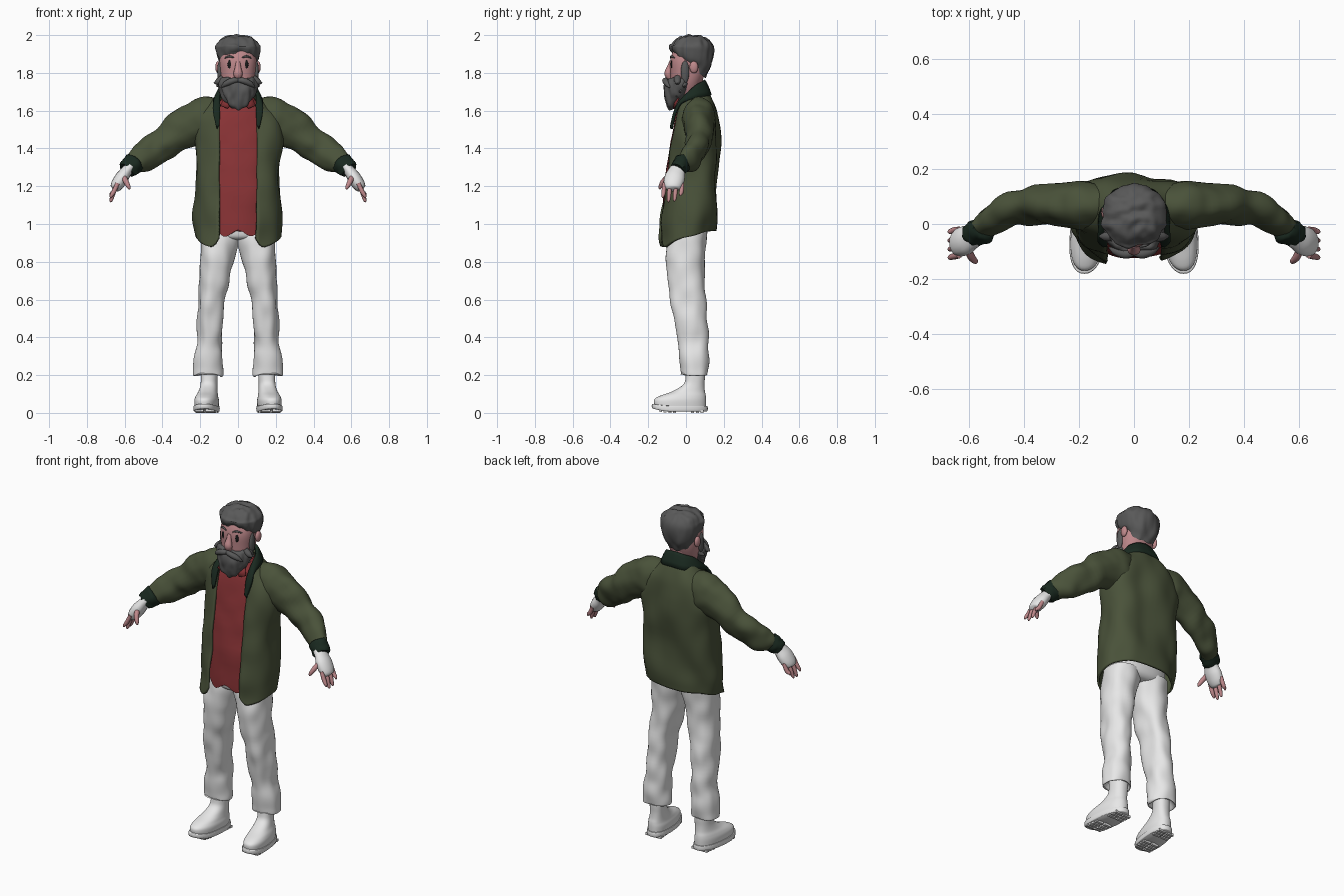
import bpy, bmesh, math
from mathutils import Vector, noise

if "Cube" in bpy.data.objects:
    bpy.data.objects.remove(bpy.data.objects["Cube"])


def material(name, r, g, b):
    m = bpy.data.materials.new(name)
    m.use_nodes = True
    m.diffuse_color = (r, g, b, 1)
    bsdf = m.node_tree.nodes["Principled BSDF"]
    bsdf.inputs["Base Color"].default_value = (r, g, b, 1)
    bsdf.inputs["Roughness"].default_value = 0.8
    return m


WHITE = material("white cloth", .8, .8, .8)
GREEN = material("olive green", .068, .085, .042)
DARK = material("dark green", .01, .022, .014)
RED = material("shirt red", .25, .033, .036)
GREY = material("hair grey", .1, .1, .1)
SKIN = material("skin pink", .52, .25, .26)
BLACK = material("eye black", .01, .01, .01)
made = []


def finish(name, bm, mat, mirror=False, wrinkle=None, thick=0):
    """Turn a bmesh into an object, with optional folds, mirror and thickness."""
    bmesh.ops.recalc_face_normals(bm, faces=bm.faces)
    bm.normal_update()
    if wrinkle:
        amp, *freq = wrinkle
        moves = [v.normal * amp * noise.noise(v.co * Vector(freq)) for v in bm.verts]
        for v, move in zip(bm.verts, moves):
            v.co += move
    mesh = bpy.data.meshes.new(name)
    bm.to_mesh(mesh)
    bm.free()
    mesh.materials.append(mat)
    ob = bpy.data.objects.new(name, mesh)
    bpy.context.collection.objects.link(ob)
    if thick:
        ob.modifiers.new("thickness", "SOLIDIFY").thickness = thick
    if mirror:
        ob.modifiers.new("mirror", "MIRROR")
    made.append(ob)


def spline(rows, k):
    """Smooth in-between rows (Catmull-Rom)."""
    out = []
    for i in range(len(rows) - 1):
        quad = zip(rows[max(i - 1, 0)], rows[i], rows[i + 1], rows[min(i + 2, len(rows) - 1)])
        quad = list(quad)
        for j in range(k):
            t = j / k
            out.append([b + t / 2 * (c - a + t * (2 * a - 5 * b + 4 * c - d + t * (3 * (b - c) + d - a)))
                        for a, b, c, d in quad])
    return out + [list(rows[-1])]


def skin(rows, closed=True):
    """Bridge rows of points with quads; closed rows get end caps."""
    bm = bmesh.new()
    vs = [[bm.verts.new(p) for p in row] for row in rows]
    n = len(vs[0])
    for low, high in zip(vs, vs[1:]):
        for i in range(n if closed else n - 1):
            j = (i + 1) % n
            bm.faces.new((low[i], low[j], high[j], high[i]))
    if closed:
        bm.faces.new(vs[0])
        bm.faces.new(vs[-1])
    return bm


def power(s, e):
    return math.copysign(abs(s) ** e, s)


def loft(name, rings, mat, k=5, n=40, p=2.3, gap=0, tweak=None, **opts):
    """Stack rounded sections (z, centre x, half width, front y, back y)."""
    rows = []
    for z, cx, w, yf, yb in spline(rings, k):
        start = math.asin(min(.95, gap / w) ** (p / 2)) if gap else 0
        row = []
        for i in range(n + 1 if gap else n):
            a = start + (math.tau - 2 * start) * i / n
            v = Vector((cx + w * power(math.sin(a), 2 / p),
                        (yf + yb) / 2 - (yb - yf) / 2 * power(math.cos(a), 2 / p), z))
            row.append(tweak(v, (1 + math.cos(a)) / 2) if tweak else v)
        rows.append(row)
    finish(name, skin(rows, not gap), mat, **opts)


def tube(name, path, mat, flat=1, k=5, n=16, **opts):
    """Sweep an oval along points (x, y, z, radius); flat scales it along y."""
    pts = spline(path, k)
    rows = []
    for i, (x, y, z, r) in enumerate(pts):
        a, b = pts[max(i - 1, 0)], pts[min(i + 1, len(pts) - 1)]
        d = (Vector(b[:3]) - Vector(a[:3])).normalized()
        u = d.cross(Vector((0, 1, 0))).normalized()
        v = d.cross(u)
        rows.append([Vector((x, y, z)) + r * (u * math.cos(t) + v * flat * math.sin(t))
                     for t in (math.tau * j / n for j in range(n))])
    finish(name, skin(rows), mat, **opts)


def blob(name, at, size, mat):
    bm = bmesh.new()
    bmesh.ops.create_uvsphere(bm, u_segments=20, v_segments=12, radius=1)
    for v in bm.verts:
        v.co = Vector(at) + v.co * Vector(size)
    finish(name, bm, mat, mirror=True)


# Boots, splayed outwards, with a sole and tread blocks
def splay(v, front=0):
    lift = .8 * max(0, -v.y - .09) ** 1.6 * max(0, 1 - v.z / .12)
    return Vector((v.x - v.y * .1, v.y, v.z + lift))


loft("boot", [(.025, .163, .061, -.168, .106), (.065, .163, .063, -.168, .107),
              (.09, .163, .057, -.135, .105), (.115, .16, .049, -.07, .1),
              (.15, .158, .044, -.015, .098), (.19, .157, .044, -.002, .1),
              (.25, .156, .045, .0, .1)], WHITE, tweak=splay, mirror=True)
loft("sole", [(.008, .163, .064, -.176, .111), (.013, .163, .067, -.181, .115),
              (.032, .163, .067, -.181, .115), (.037, .163, .066, -.178, .113)],
     WHITE, k=2, tweak=splay, mirror=True)
bm = bmesh.new()
for y in (-.135, -.11, -.085, -.06, .035, .06, .085):
    for x in (.135, .191):
        block = bmesh.ops.create_cube(bm, size=1)["verts"]
        for v in block:
            v.co = splay(Vector((x + v.co.x * .046, y + v.co.y * .016, .007 + v.co.z * .014)))
finish("sole_tread", bm, WHITE, mirror=True)

# Trousers
loft("trouser_leg", [(.24, .156, .05, .0, .09), (.2, .16, .07, -.025, .11),
                     (.215, .16, .076, -.032, .117), (.3, .156, .074, -.034, .117),
                     (.4, .152, .067, -.045, .117), (.55, .142, .066, -.078, .112),
                     (.7, .122, .076, -.1, .097), (.85, .1, .095, -.103, .1),
                     (.96, .093, .098, -.095, .112)], WHITE, k=7,
     wrinkle=(.014, 13, 13, 9), mirror=True)
loft("trouser_seat", [(.915, 0, .06, -.05, .06), (.925, 0, .13, -.085, .095),
                      (.96, 0, .183, -.098, .115), (1.05, 0, .18, -.1, .12)], WHITE)


# Shirt with a pointed hem
def shirt_hem(v, front):
    fade = min(1, max(0, (1.1 - v.z) / .15))
    v.z += fade * (.02 * math.cos(v.x * 45) + .08 * (1 - front))
    return v


loft("shirt", [(.95, 0, .17, -.123, .1), (1.2, 0, .17, -.115, .1), (1.4, 0, .17, -.086, .12),
               (1.55, 0, .16, -.06, .12), (1.64, 0, .105, -.035, .105), (1.69, 0, .07, -.01, .09)],
     RED, n=60, tweak=shirt_hem, wrinkle=(.008, 10, 10, 10))
flap = [[(.012, -.052, 1.655), (.075, -.035, 1.665)], [(.055, -.062, 1.61), (.092, -.056, 1.625)]]
finish("shirt_collar", skin(flap, closed=False), RED, mirror=True, thick=.008)


# Open jacket: the hem hangs lower in front, with rounded corners
def jacket_hem(v, front):
    fade = min(1, max(0, (1.3 - v.z) / .34))
    corner = max(0, .15 - abs(v.x)) / .05 if front > .5 else 0
    v.z -= fade * (.1 * front ** 1.5 - .055 * corner ** 2)
    return v


loft("jacket", [(.965, 0, .227, -.147, .153), (1.05, 0, .233, -.138, .165), (1.2, 0, .222, -.12, .17),
                (1.4, 0, .23, -.087, .172), (1.5, 0, .228, -.072, .172), (1.6, 0, .195, -.05, .162),
                (1.67, 0, .118, -.015, .132), (1.7, 0, .095, .005, .11)],
     GREEN, k=6, n=64, p=2.6, gap=.1, tweak=jacket_hem, wrinkle=(.024, 8, 8, 6), thick=.012)
tube("sleeve", [(.07, .066, 1.59, .07), (.13, .066, 1.57, .105), (.2, .068, 1.543, .118),
                (.28, .071, 1.507, .105), (.4, .066, 1.427, .086), (.48, .035, 1.368, .076),
                (.535, -.005, 1.332, .066), (.56, -.022, 1.315, .05)],
     GREEN, flat=.74, k=7, n=28, wrinkle=(.016, 13, 13, 13), mirror=True)
tube("cuff", [(.54, -.01, 1.332, .046), (.55, -.018, 1.322, .056), (.578, -.036, 1.298, .052),
              (.59, -.045, 1.285, .046)], DARK, flat=.85, wrinkle=(.01, 40, 40, 40), mirror=True)

# Collar standing at the nape and running down to the lapel tips
half = [(0, .1, 1.765, 0, .136, 1.685), (.055, .09, 1.757, .075, .124, 1.68),
        (.092, .05, 1.735, .124, .055, 1.67), (.095, -.005, 1.685, .132, -.03, 1.643),
        (.094, -.055, 1.615, .132, -.066, 1.59), (.099, -.084, 1.52, .113, -.085, 1.505)]
rows = [[Vector(r[:3]).lerp(Vector(r[3:]), t / 4) + Vector((0, 0, .008 * math.sin(t * math.pi / 4)))
         for t in range(5)] for r in spline(half, 5)]
finish("collar", skin(rows, closed=False), DARK, mirror=True, thick=.016)

# Hands: glove, fingers and thumb
tube("glove", [(.568, -.035, 1.305, .028), (.59, -.048, 1.28, .03), (.615, -.06, 1.245, .036),
               (.638, -.067, 1.21, .034), (.652, -.068, 1.188, .026), (.656, -.068, 1.182, .012)],
     WHITE, flat=1.5, mirror=True)
for i, (y, tip) in enumerate([(-.114, 1.138), (-.084, 1.116), (-.052, 1.12), (-.02, 1.148)]):
    tube(f"finger_{i + 1}", [(.637, y, 1.215, .011), (.657, y - .004, 1.172, .012),
                             (.671, y - .008, tip + .012, .009), (.675, y - .01, tip, .003)],
         SKIN, n=10, mirror=True)
tube("thumb", [(.605, -.095, 1.25, .014), (.592, -.122, 1.222, .014), (.578, -.136, 1.195, .01),
               (.574, -.138, 1.183, .003)], SKIN, n=10, mirror=True)

# Head, neck, nose, ears and eyes
loft("neck", [(1.6, 0, .06, .0, .09), (1.82, 0, .06, -.03, .09)], SKIN)
loft("head", [(1.68, 0, .06, -.06, .06), (1.74, 0, .085, -.078, .08), (1.8, 0, .095, -.083, .1),
              (1.87, 0, .098, -.083, .1), (1.93, 0, .08, -.06, .1), (1.96, 0, .04, -.02, .07)], SKIN)
tube("nose", [(0, -.078, 1.862, .011), (0, -.087, 1.83, .016), (0, -.094, 1.797, .024),
              (0, -.085, 1.77, .018)], SKIN, flat=.85)
blob("ear", (.106, .042, 1.83), (.014, .023, .032), SKIN)
blob("eye", (.043, -.074, 1.845), (.012, .007, .024), BLACK)
tube("eyebrow", [(.022, -.083, 1.88, .003), (.045, -.076, 1.888, .006), (.07, -.061, 1.879, .003)],
     GREY, n=8, mirror=True)


# Hair: higher over the forehead than at the nape
def hairline(v, front):
    v.z += .12 * front * max(0, min(1, (1.95 - v.z) / .16))
    return v


loft("hair", [(1.775, 0, .088, -.07, .102), (1.83, 0, .106, -.08, .13), (1.89, 0, .115, -.085, .143),
              (1.94, 0, .115, -.08, .14), (1.98, 0, .088, -.05, .115), (1.995, 0, .05, -.01, .08),
              (1.999, 0, .012, .025, .045)], GREY, n=56, tweak=hairline, wrinkle=(.012, 32, 32, 8))

# Beard, moustache, sideburns and side locks
loft("beard", [(1.605, 0, .008, -.085, -.07), (1.63, 0, .045, -.1, -.04), (1.67, 0, .082, -.108, -.01),
               (1.71, 0, .1, -.112, .015), (1.745, 0, .107, -.106, .025), (1.765, 0, .1, -.096, .02),
               (1.77, 0, .085, -.08, .01)], GREY, n=56, wrinkle=(.016, 34, 34, 12))
tube("moustache", [(0, -.105, 1.762, .011), (.03, -.11, 1.758, .016), (.065, -.1, 1.742, .014),
                   (.09, -.086, 1.722, .003)], GREY, mirror=True)
blob("sideburn", (.097, -.005, 1.805), (.013, .022, .06), GREY)
for i, (y, z) in enumerate([(-.045, 1.75), (-.01, 1.735), (-.03, 1.705), (-.05, 1.68)]):
    reach = .128 - .012 * i
    tube(f"beard_lock_{i + 1}", [(reach - .05, y, z + .022, .02), (reach - .02, y, z + .002, .016),
                                 (reach, y, z - .004, .002)], GREY, n=8, mirror=True)

# Smooth shading that keeps sharp edges
for ob in made:
    ob.select_set(True)
bpy.context.view_layer.objects.active = made[0]
bpy.ops.object.shade_smooth_by_angle(angle=math.radians(50))
